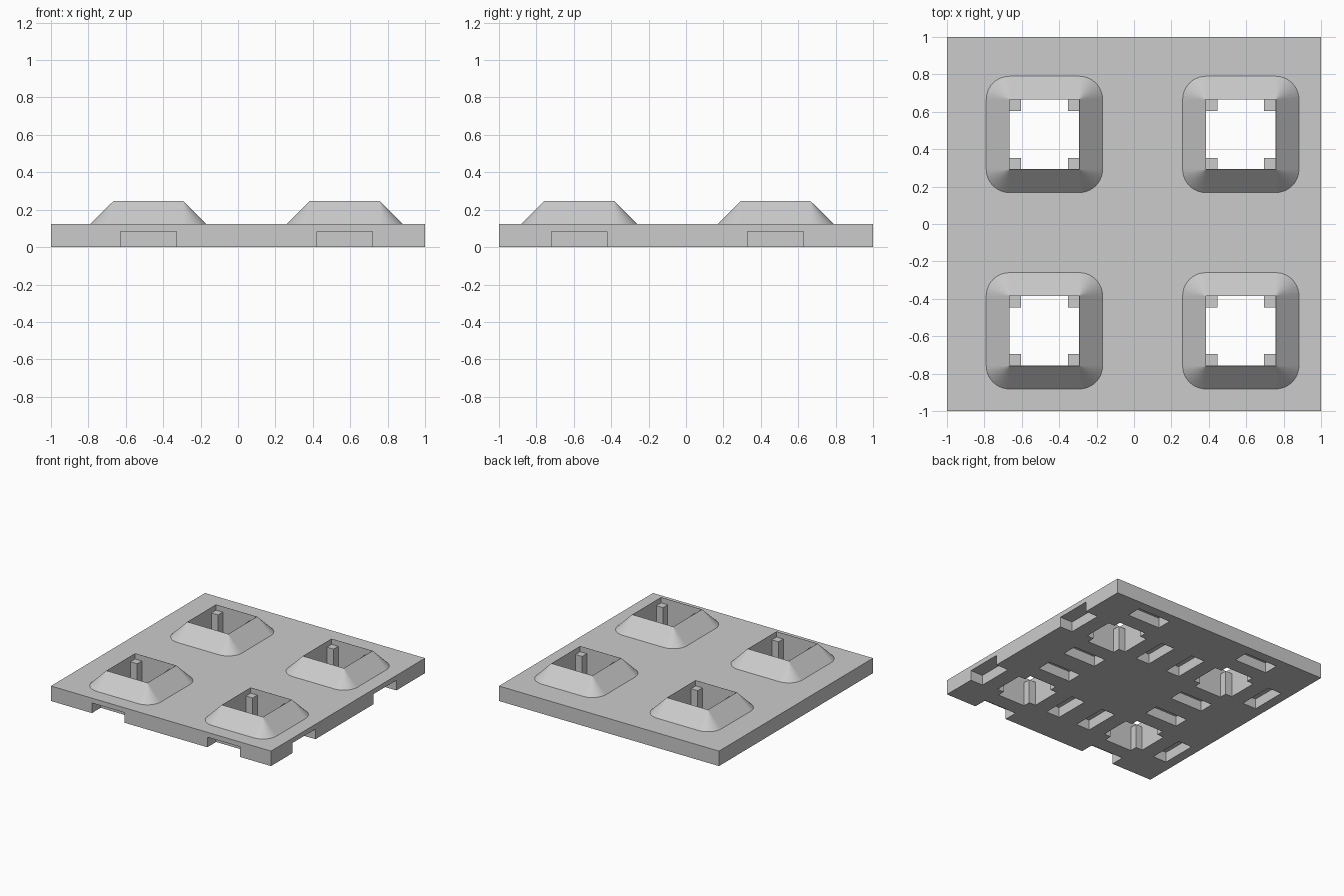
import bpy, bmesh, math
from mathutils import Matrix

cube = bpy.data.objects.get("Cube")
if cube:
    bpy.data.objects.remove(cube, do_unlink=True)

PLATE, TOP, POST_TOP, SLOT = 0.123, 0.246, 0.2, 0.083   # heights
HOLE, POST, RADIUS, SEGMENTS = 0.186, 0.061, 0.124, 10
CELLS = [(x, y) for x in (-0.479, 0.571) for y in (0.479, -0.571)]

grey = bpy.data.materials.new("plain_grey")
grey.use_nodes = True
grey.diffuse_color = (0.6, 0.6, 0.6, 1)
grey.node_tree.nodes["Principled BSDF"].inputs["Base Color"].default_value = (0.6, 0.6, 0.6, 1)


def add_box(bm, x, y, half_x, half_y, z0, z1):
    scale = Matrix.Diagonal((2 * half_x, 2 * half_y, z1 - z0, 1))
    bmesh.ops.create_cube(bm, size=1, matrix=Matrix.Translation((x, y, (z0 + z1) / 2)) @ scale)


def add_collar(bm, x, y):
    """Solid with a square top and a rounded foot, sunk into the plate."""
    half = HOLE + 0.001
    top, foot, sunk = [], [], []
    for q in range(4):
        mid = math.radians(45 + 90 * q)
        cx = x + math.copysign(half, math.cos(mid))
        cy = y + math.copysign(half, math.sin(mid))
        top.append(bm.verts.new((cx, cy, TOP)))
        for i in range(SEGMENTS + 1):
            a = math.radians(90 * (q + i / SEGMENTS))
            px, py = cx + RADIUS * math.cos(a), cy + RADIUS * math.sin(a)
            foot.append(bm.verts.new((px, py, PLATE)))
            sunk.append(bm.verts.new((px, py, PLATE / 2 + 0.03)))
    count = len(foot)
    for i in range(count):
        j = (i + 1) % count
        q, step = divmod(i, SEGMENTS + 1)
        if step < SEGMENTS:      # rounded corner
            bm.faces.new((foot[i], foot[j], top[q]))
        else:                    # straight slope
            bm.faces.new((foot[i], foot[j], top[(q + 1) % 4], top[q]))
        bm.faces.new((sunk[i], sunk[j], foot[j], foot[i]))
    bm.faces.new(top)
    bm.faces.new(sunk[::-1])


def make_object(name, build):
    bm = bmesh.new()
    build(bm)
    bmesh.ops.recalc_face_normals(bm, faces=bm.faces)
    mesh = bpy.data.meshes.new(name)
    bm.to_mesh(mesh)
    bm.free()
    mesh.materials.append(grey)
    ob = bpy.data.objects.new(name, mesh)
    bpy.context.collection.objects.link(ob)
    return ob


def per_cell(add):
    def build(bm):
        for x, y in CELLS:
            add(bm, x, y)
    return build


def add_slots(bm, x, y):
    inner, outer, half = 0.315, 0.44, 0.149
    mid, depth = (inner + outer) / 2, (outer - inner) / 2
    for s in (-1, 1):
        add_box(bm, x + s * mid, y, depth, half, -0.1, SLOT)
        add_box(bm, x, y + s * mid, half, depth, -0.1, SLOT)


def combine(target, name, build, operation):
    tool = make_object(name, build)
    tool.hide_render = True
    mod = target.modifiers.new(name, "BOOLEAN")
    mod.object, mod.operation, mod.solver = tool, operation, "EXACT"
    bpy.context.view_layer.objects.active = target
    bpy.ops.object.modifier_apply(modifier=name)
    bpy.data.objects.remove(tool, do_unlink=True)


# Plate with four raised collars
plate = make_object("base_plate", lambda bm: add_box(bm, 0, 0, 1, 1, 0, PLATE))
combine(plate, "collars", per_cell(add_collar), "UNION")

# Square openings, leaving a short post in every corner
narrow = HOLE - POST
combine(plate, "opening_across", per_cell(
    lambda bm, x, y: add_box(bm, x, y, HOLE, narrow, -0.1, 0.4)), "DIFFERENCE")
combine(plate, "opening_along", per_cell(
    lambda bm, x, y: add_box(bm, x, y, narrow, HOLE, -0.1, 0.4)), "DIFFERENCE")
combine(plate, "opening_above_posts", per_cell(
    lambda bm, x, y: add_box(bm, x, y, HOLE, HOLE, POST_TOP, 0.4)), "DIFFERENCE")

# Shallow slots in the underside
combine(plate, "slots", per_cell(add_slots), "DIFFERENCE")
